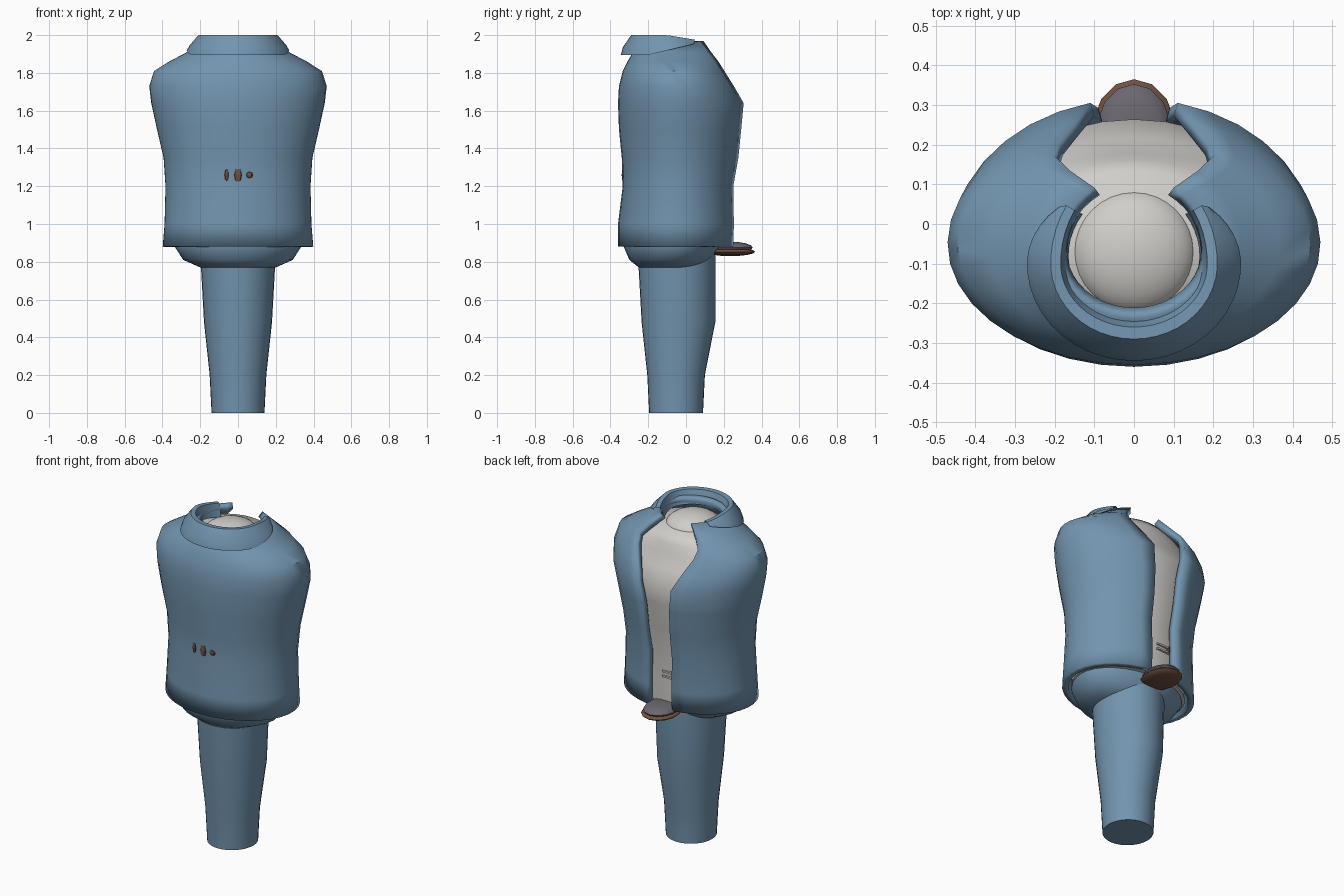
import bpy, bmesh, math
from mathutils import Vector

cube = bpy.data.objects.get("Cube")
if cube:
    bpy.data.objects.remove(cube)


def material(name, rgb):
    m = bpy.data.materials.new(name)
    m.use_nodes = True
    m.diffuse_color = (*rgb, 1)
    m.node_tree.nodes["Principled BSDF"].inputs["Base Color"].default_value = (*rgb, 1)
    return m


BLUE = material("denim blue", (0.17, 0.30, 0.43))
WHITE = material("off white", (0.64, 0.62, 0.59))
BROWN = material("leather brown", (0.16, 0.08, 0.05))
GREY = material("slate grey", (0.15, 0.135, 0.16))


def finish(name, bm, mat, angle=40):
    mesh = bpy.data.meshes.new(name)
    bm.to_mesh(mesh)
    bm.free()
    ob = bpy.data.objects.new(name, mesh)
    bpy.context.collection.objects.link(ob)
    mesh.materials.append(mat)
    bpy.ops.object.select_all(action="DESELECT")
    ob.select_set(True)
    bpy.context.view_layer.objects.active = ob
    bpy.ops.object.shade_smooth_by_angle(angle=math.radians(angle))
    return ob


def loft(name, rows, mat, steps=32, z_rule=None, angle=40):
    """Rows are (z, half width, centre y, front depth, back depth, half gap at the back)."""
    bm = bmesh.new()
    rings = []
    closed = rows[0][5] == 0
    for k, (z, a, cy, front, back, gap) in enumerate(rows):
        start = math.asin(gap / a)
        span = 2 * math.pi - 2 * start
        ring = []
        for i in range(steps if closed else steps + 1):
            t = start + span * i / steps
            c = math.cos(t)
            y = cy + (back if c > 0 else front) * c
            ring.append(bm.verts.new((a * math.sin(t), y, z_rule(k, z, y) if z_rule else z)))
        rings.append(ring)
    for lower, upper in zip(rings, rings[1:]):
        n = len(lower)
        for i in range(n if closed else n - 1):
            j = (i + 1) % n
            bm.faces.new((lower[i], upper[i], upper[j], lower[j]))
    if closed:
        bm.faces.new(rings[0])
        bm.faces.new(list(reversed(rings[-1])))
    return finish(name, bm, mat, angle)


def ellipsoid(name, centre, size, mat, segments=24, rings=12, angle=40):
    bm = bmesh.new()
    bmesh.ops.create_uvsphere(bm, u_segments=segments, v_segments=rings, radius=1)
    bmesh.ops.scale(bm, vec=size, verts=bm.verts)
    bmesh.ops.translate(bm, vec=centre, verts=bm.verts)
    return finish(name, bm, mat, angle)


def box(name, centre, size, mat):
    bm = bmesh.new()
    bmesh.ops.create_cube(bm, size=1)
    bmesh.ops.scale(bm, vec=size, verts=bm.verts)
    bmesh.ops.translate(bm, vec=centre, verts=bm.verts)
    return finish(name, bm, mat)


# Single tapering leg column and the rounded hips above it
loft("leg", [
    (0.0, 0.14, -0.05, 0.145, 0.14, 0),
    (0.2, 0.15, -0.05, 0.155, 0.15, 0),
    (0.48, 0.18, -0.05, 0.185, 0.205, 0),
    (0.84, 0.20, -0.05, 0.205, 0.205, 0)], BLUE)
loft("hips", [
    (0.77, 0.20, -0.07, 0.18, 0.17, 0),
    (0.81, 0.29, -0.07, 0.23, 0.20, 0),
    (0.88, 0.335, -0.05, 0.28, 0.23, 0),
    (0.94, 0.335, -0.05, 0.28, 0.23, 0)], BLUE)

# Jacket, open along the back with a flaring neckline
jacket_rows = [
    (0.88, 0.40, -0.05, 0.31, 0.307, 0.08),
    (1.0, 0.39, -0.05, 0.31, 0.31, 0.08),
    (1.2, 0.385, -0.05, 0.285, 0.307, 0.08),
    (1.35, 0.395, -0.05, 0.29, 0.335, 0.085),
    (1.5, 0.43, -0.05, 0.305, 0.35, 0.09),
    (1.64, 0.46, -0.05, 0.31, 0.366, 0.11),
    (1.73, 0.47, -0.05, 0.305, 0.32, 0.15),
    (1.81, 0.445, -0.05, 0.285, 0.28, 0.19),
    (1.86, 0.365, -0.05, 0.26, 0.265, 0.20),
    (1.91, 0.27, -0.06, 0.22, 0.24, 0.16),
    (1.97, 0.19, -0.07, 0.17, 0.19, 0.10)]
jacket = loft("jacket", jacket_rows, BLUE)
thick = jacket.modifiers.new("cloth thickness", "SOLIDIFY")
thick.thickness = 0.035
thick.offset = -1

# Shirt body follows the inside of the jacket
inset = 0.052
shirt_rows = [(z - 0.015 if z > 1.5 else z + 0.01, a - inset, cy, f - inset, b - inset, 0)
              for z, a, cy, f, b, gap in jacket_rows[:-1]]
loft("shirt", shirt_rows, WHITE, angle=60)
ellipsoid("neck_dome", (0, -0.07, 1.87), (0.157, 0.157, 0.085), WHITE, 32, 16)
ellipsoid("neck_base", (0, -0.06, 1.87), (0.15, 0.17, 0.045), WHITE, 32, 12)


# Folded collar, rising at the bottom and dipping at the top toward its open ends
def collar_height(k, z, y):
    if k < 2:
        return z + 0.06 * min(1, max(0, (y + 0.2) / 0.25)) * (1 - 0.5 * k)
    return z - 0.025 * max(0, (y + 0.1) / 0.15)


loft("collar", [
    (1.895, 0.27, -0.1, 0.245, 0.20, 0.19),
    (1.935, 0.255, -0.1, 0.235, 0.21, 0.185),
    (2.0, 0.21, -0.1, 0.19, 0.25, 0.17),
    (1.998, 0.185, -0.1, 0.16, 0.23, 0.15),
    (1.92, 0.165, -0.08, 0.15, 0.17, 0.13)], BLUE, z_rule=collar_height, angle=35)

# Tail pad at the bottom of the opening: brown sole with a grey top
ellipsoid("tail_sole", (0, 0.235, 0.853), (0.105, 0.13, 0.023), BROWN, 14, 8)
ellipsoid("tail_pad", (0, 0.23, 0.875), (0.095, 0.123, 0.032), GREY, 14, 8)

# Small clasp on the shirt inside the opening
for k in (-1, 1):
    box("clasp_bar", (-0.035, 0.207, 1.07 + 0.015 * k), (0.09, 0.02, 0.01), WHITE)
box("clasp_end", (-0.075, 0.21, 1.07), (0.018, 0.022, 0.04), BROWN)

# Brown studs on the front
for name, x, w, h in (("right", -0.06, 0.014, 0.033), ("middle", 0, 0.028, 0.042),
                      ("left", 0.06, 0.022, 0.018)):
    ellipsoid(name + "_stud", (x, -0.331, 1.26), (w, 0.012, h), BROWN, 5, 4, 10)
